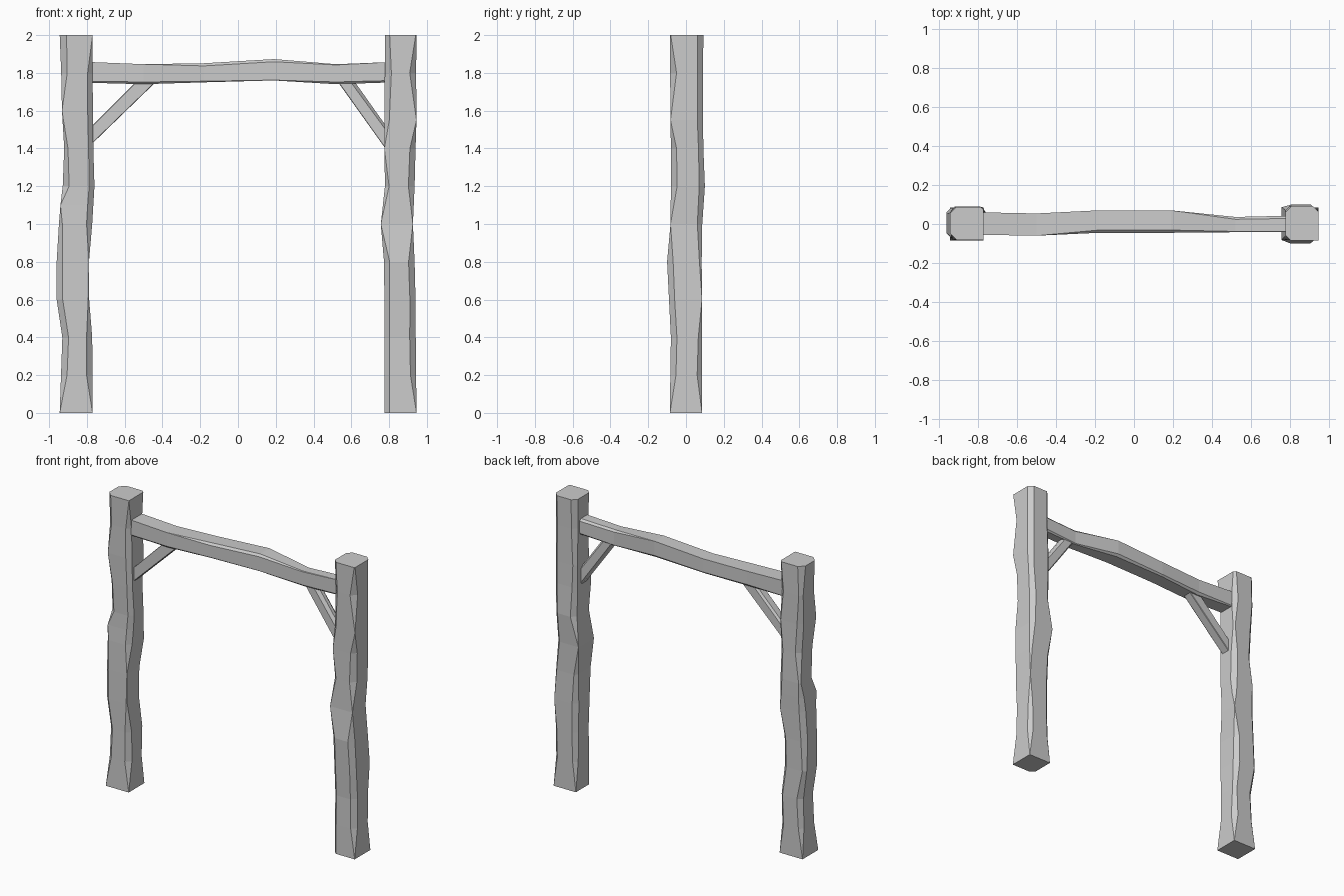
import bpy, bmesh
from mathutils import Vector


def chamfered(u0, u1, v0, v1, c):
    """Rectangle with a separate chamfer on each corner (8 points)."""
    a, b, d, e = c
    return [(u0, v0 + a), (u0 + a, v0), (u1 - b, v0), (u1, v0 + b),
            (u1, v1 - d), (u1 - d, v1), (u0 + e, v1), (u0, v1 - e)]


def loft(name, rings):
    bm = bmesh.new()
    rows = [[bm.verts.new(p) for p in r] for r in rings]
    for lo, hi in zip(rows, rows[1:]):
        for i in range(8):
            j = (i + 1) % 8
            bm.faces.new((lo[i], lo[j], hi[j], hi[i]))
    bm.faces.new(rows[0][::-1])
    bm.faces.new(rows[-1])
    bmesh.ops.remove_doubles(bm, verts=bm.verts, dist=0.0008)
    bmesh.ops.recalc_face_normals(bm, faces=bm.faces)
    me = bpy.data.meshes.new(name)
    bm.to_mesh(me)
    bm.free()
    ob = bpy.data.objects.new(name, me)
    bpy.context.collection.objects.link(ob)
    return ob


def post(name, table):
    loft(name, [[(x, y, z) for x, y in chamfered(x0, x1, y0, y1, c)]
                for z, x0, x1, y0, y1, *c in table])


# hewn posts: z, x range, y range, chamfers front-left, front-right, back-right, back-left
post("left_post", [
    (0.0, -.944, -.770, -.085, .085, 0, 0, 0, 0),
    (0.2, -.937, -.770, -.082, .085, .032, .032, .03, .025),
    (0.4, -.930, -.772, -.080, .085, .033, .030, .02, .03),
    (0.6, -.960, -.788, -.080, .082, .032, .005, .03, .02),
    (0.8, -.960, -.789, -.078, .082, .030, 0, .025, .03),
    (1.0, -.948, -.772, -.075, .085, .018, .030, 0, .03),
    (1.1, -.940, -.766, -.070, .088, 0, .030, .02, .025),
    (1.2, -.928, -.760, -.068, .090, .034, .028, .03, .01),
    (1.4, -.920, -.766, -.075, .087, .020, .025, .03, .03),
    (1.6, -.932, -.768, -.080, .085, 0, .028, .01, .03),
    (1.8, -.936, -.770, -.080, .087, .032, .026, .03, .02),
    (2.0, -.944, -.770, -.083, .088, .036, 0, .015, .035)])
post("right_post", [
    (0.0, .776, .945, -.085, .085, .026, 0, 0, 0),
    (0.2, .776, .943, -.083, .085, .026, .030, .026, .025),
    (0.4, .776, .941, -.080, .085, .027, .032, .020, .03),
    (0.6, .775, .940, -.090, .085, .028, .030, 0, .03),
    (0.8, .773, .935, -.100, .083, .030, .032, .012, .02),
    (1.0, .756, .926, -.082, .086, 0, 0, .026, 0),
    (1.2, .778, .935, -.080, .100, .022, .033, .030, .03),
    (1.4, .775, .940, -.080, .092, 0, .030, .026, .025),
    (1.55, .776, .945, -.082, .090, .025, 0, .03, .02),
    (1.8, .777, .943, -.084, .090, .035, .034, .03, .03),
    (2.0, .777, .945, -.085, .092, .026, .004, .03, .03)])

# bowed crossbeam: x, y range, z range, chamfers low-front, low-back, top-back, top-front
loft("crossbeam", [[(x, y, z) for y, z in chamfered(y0, y1, z0, z1, c)]
                   for x, y0, y1, z0, z1, *c in [
    (-.80, -.055, .060, 1.748, 1.858, .008, .005, 0, 0),
    (-.50, -.060, .054, 1.740, 1.846, .012, .015, 0, 0),
    (-.18, -.045, .070, 1.750, 1.851, .006, .010, 0, .014),
    (.19, -.045, .070, 1.760, 1.873, .002, .015, 0, .014),
    (.52, -.042, .036, 1.740, 1.846, .012, .005, .012, .004),
    (.82, -.040, .043, 1.750, 1.858, .010, .012, .014, 0)]])


# tapered knee braces, running from inside each post into the beam
def brace(name, ends, half, c):
    rings = []
    for low, up in ends:
        low, up = Vector((low[0], 0, low[1])), Vector((up[0], 0, up[1]))
        h = (up - low).length
        d = (up - low) / h
        rings.append([low + d * u + Vector((0, v, 0))
                      for u, v in chamfered(0, h, -half, half, c)])
    loft(name, rings)


brace("left_brace", [((-.79, 1.408), (-.79, 1.503)), ((-.437, 1.75), (-.543, 1.75))],
      .032, (.004, .004, .015, .004))
brace("right_brace", [((.80, 1.372), (.80, 1.496)), ((.530, 1.75), (.620, 1.75))],
      .032, (.004, .022, .018, .012))
